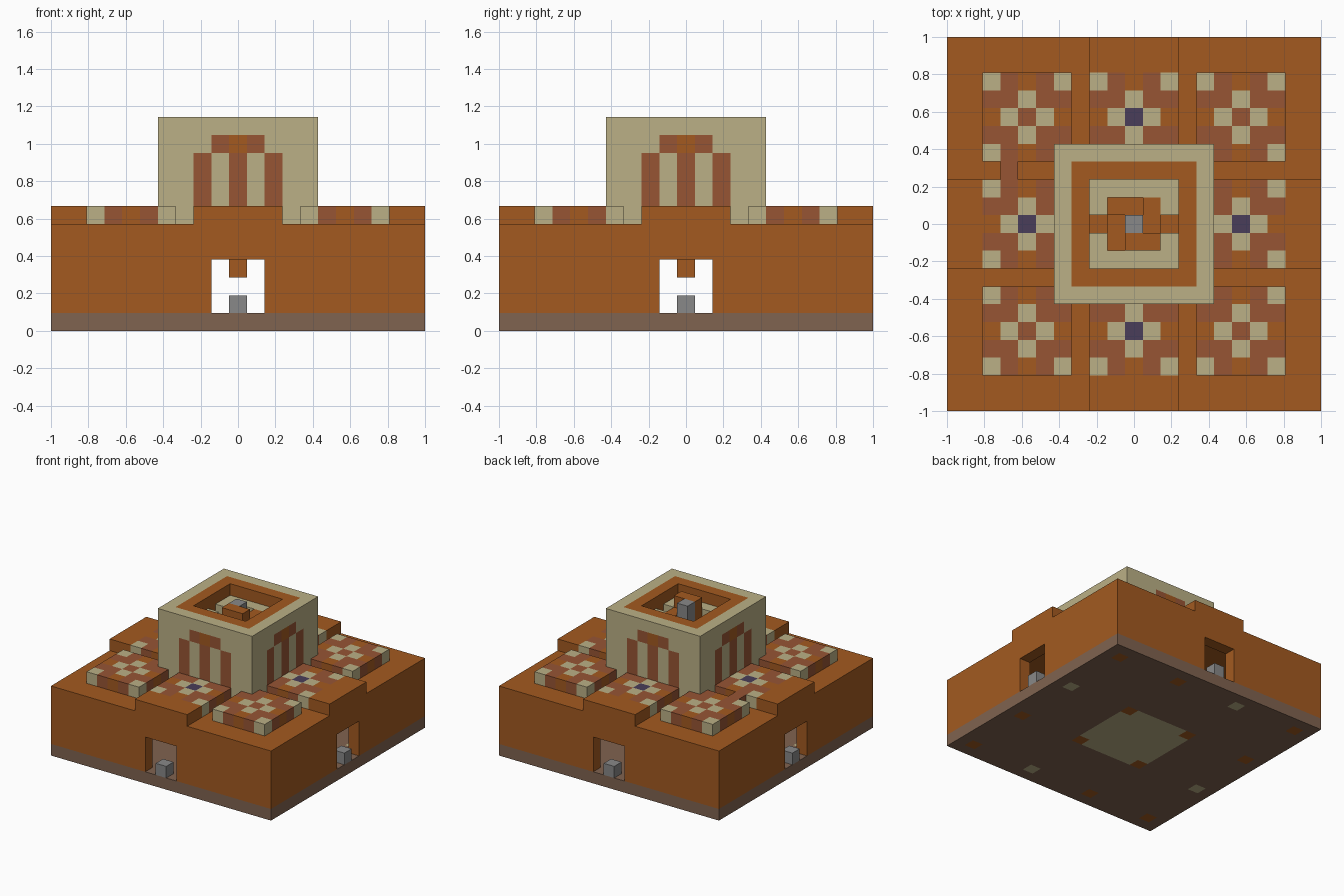
import bpy
import bmesh
from mathutils import Vector

cube = bpy.data.objects.get("Cube")
if cube:
    bpy.data.objects.remove(cube, do_unlink=True)

UNIT = 2 / 21          # one block; the footprint is 21 x 21 blocks
COLOURS = {
    "orange clay": (0.366, 0.102, 0.0144),
    "sandstone": (0.497, 0.434, 0.238),
    "red clay": (0.309, 0.089, 0.034),
    "blue clay": (0.067, 0.047, 0.100),
    "grey stone": (0.246, 0.246, 0.246),
    "brown stone": (0.216, 0.125, 0.080),
}
ORANGE, SAND, RED, BLUE, GREY, BROWN = range(6)


def make_material(name, rgb):
    mat = bpy.data.materials.new(name)
    mat.use_nodes = True
    mat.diffuse_color = (*rgb, 1)
    bsdf = mat.node_tree.nodes["Principled BSDF"]
    bsdf.inputs["Base Color"].default_value = (*rgb, 1)
    bsdf.inputs["Roughness"].default_value = 0.9
    return mat


materials = [make_material(n, c) for n, c in COLOURS.items()]
blocks = {}            # (i, j, k) -> (part name, colour)


def fill(part, colour, xs, ys, zs):
    """Fill an inclusive block range; the colour may be a rule of i, j, k."""
    for i in range(xs[0], xs[1] + 1):
        for j in range(ys[0], ys[1] + 1):
            for k in range(zs[0], zs[1] + 1):
                c = colour(i, j, k) if callable(colour) else colour
                blocks[i, j, k] = (part, c)


def carve(xs, ys, zs):
    for i in range(xs[0], xs[1] + 1):
        for j in range(ys[0], ys[1] + 1):
            for k in range(zs[0], zs[1] + 1):
                blocks.pop((i, j, k), None)


def turn(i, j, n):
    """Rotate a block position by n quarter turns about the centre."""
    for _ in range(n):
        i, j = -j, i
    return i, j


# Floor slab, with a sandstone centre and a pinwheel of marker blocks
fill("floor", BROWN, (-10, 10), (-10, 10), (0, 0))
fill("floor", SAND, (-3, 3), (-3, 3), (0, 0))
for n in range(4):
    for (i, j), c in {(9, 9): ORANGE, (9, -3): ORANGE,
                      (9, 3): SAND, (3, 3): ORANGE}.items():
        blocks[(*turn(i, j, n), 0)] = ("floor", c)

# Hall: hollow walls and roof with a doorway in the middle of each side
fill("hall", ORANGE, (-10, 10), (-10, 10), (1, 5))
carve((-9, 9), (-9, 9), (1, 4))
carve((-1, 1), (-10, 10), (1, 3))
carve((-10, 10), (-1, 1), (1, 3))
fill("hanging_block", ORANGE, (0, 0), (0, 0), (3, 4))
for n in range(4):
    blocks[(*turn(0, -10, n), 1)] = ("door_stones", GREY)

# Raised parapets above the doorways
fill("parapets", ORANGE, (-2, 2), (-10, 10), (6, 6))
fill("parapets", ORANGE, (-10, 10), (-2, 2), (6, 6))


# Patterned roof panels
def panel_rule(ci, cj, centre):
    def rule(i, j, k):
        a, b = sorted((abs(i - ci), abs(j - cj)))
        if b == 0:
            return centre
        if (a, b) in ((2, 2), (0, 1)):
            return SAND
        return ORANGE if (a, b) == (0, 2) else RED
    return rule


for ci in (-6, 0, 6):
    for cj in (-6, 0, 6):
        if ci or cj:
            centre = RED if ci and cj else BLUE
            fill("roof_panels", panel_rule(ci, cj, centre),
                 (ci - 2, ci + 2), (cj - 2, cj + 2), (6, 6))
blocks[-7, 3, 6] = ("roof_panels", RED)


# Tower: sandstone shell with painted columns under a lintel
def tower_rule(i, j, k):
    across = min(abs(i), abs(j))
    if 7 <= k <= 9 and across in (0, 2):
        return RED
    if k == 10 and across <= 1:
        return RED if across else ORANGE
    return SAND


fill("tower", tower_rule, (-4, 4), (-4, 4), (6, 11))
fill("tower_lining", ORANGE, (-3, 3), (-3, 3), (6, 11))
carve((-2, 2), (-2, 2), (9, 11))
fill("tower_floor", SAND, (-2, 2), (-2, 2), (9, 10))
carve((-1, 1), (-1, 1), (9, 10))
for side in (-2, 2):
    carve((side, side), (0, 0), (10, 10))
    blocks[side, 0, 9] = ("tower_floor", ORANGE)

# Spiral steps around a stone post
fill("post", GREY, (0, 0), (0, 0), (9, 11))
for n, top in enumerate((11, 10, 9, 8)):
    for i in (0, 1):
        x, y = turn(i, -1, n)
        fill("spiral_steps", ORANGE, (x, x), (y, y), (8, top))


# Skin every part with only its exposed faces
def skin(part):
    bm = bmesh.new()
    for cell, (owner, colour) in blocks.items():
        if owner != part:
            continue
        for axis in range(3):
            for sign in (-1, 1):
                near = list(cell)
                near[axis] += sign
                if tuple(near) in blocks:
                    continue
                ring = [(-1, -1), (1, -1), (1, 1), (-1, 1)][::sign]
                corners = []
                for u, v in ring:
                    p = Vector(cell)
                    p[axis] += sign / 2
                    p[(axis + 1) % 3] += u / 2
                    p[(axis + 2) % 3] += v / 2
                    p.z += 0.5
                    corners.append(bm.verts.new(p * UNIT))
                bm.faces.new(corners).material_index = colour
    bmesh.ops.remove_doubles(bm, verts=bm.verts, dist=UNIT / 100)
    mesh = bpy.data.meshes.new(part)
    bm.to_mesh(mesh)
    bm.free()
    for mat in materials:
        mesh.materials.append(mat)
    bpy.context.collection.objects.link(bpy.data.objects.new(part, mesh))


for part in sorted({owner for owner, _ in blocks.values()}):
    skin(part)
